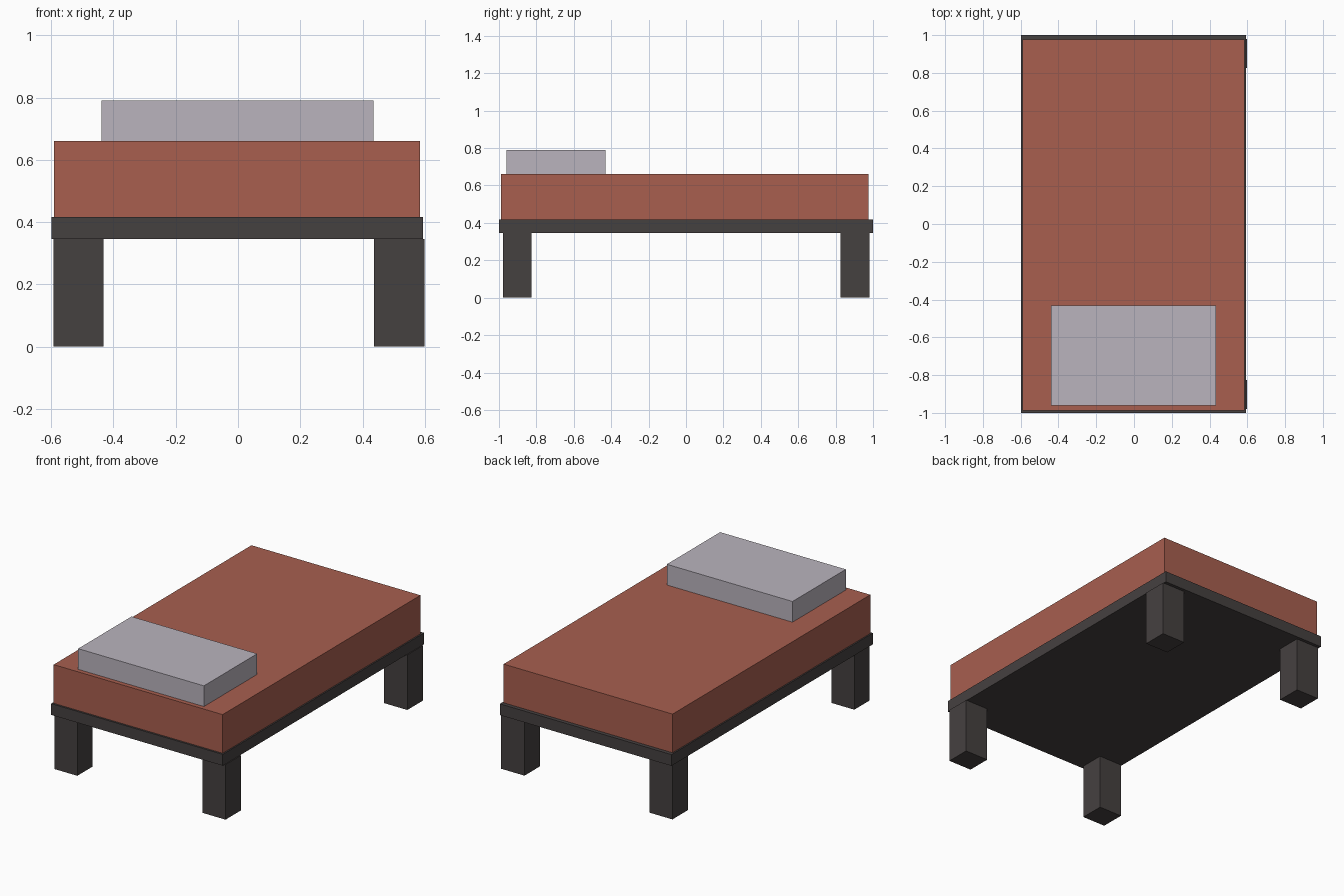
import bpy

if "Cube" in bpy.data.objects:
    bpy.data.objects.remove(bpy.data.objects["Cube"])


def material(name, rgb):
    mat = bpy.data.materials.new(name)
    mat.diffuse_color = (*rgb, 1.0)
    mat.use_nodes = True
    mat.node_tree.nodes["Principled BSDF"].inputs["Base Color"].default_value = mat.diffuse_color
    return mat


dark_wood = material("dark wood", (0.060, 0.052, 0.051))
red_fabric = material("brick red fabric", (0.392, 0.114, 0.078))
pale_fabric = material("pale grey fabric", (0.491, 0.456, 0.509))


def box(name, x, y, z, mat):
    """Box spanning the given (min, max) range on each axis."""
    spans = (x, y, z)
    bpy.ops.mesh.primitive_cube_add(size=1, location=[(a + b) / 2 for a, b in spans])
    obj = bpy.context.object
    obj.name = name
    obj.scale = [b - a for a, b in spans]
    bpy.ops.object.transform_apply(location=False, rotation=False, scale=True)
    obj.data.materials.append(mat)
    return obj


# Bed base, mattress and pillow stacked on each other
box("bed_frame", (-0.599, 0.594), (-1.0, 1.0), (0.346, 0.417), dark_wood)
box("mattress", (-0.590, 0.585), (-0.988, 0.976), (0.417, 0.660), red_fabric)
box("pillow", (-0.439, 0.435), (-0.960, -0.431), (0.660, 0.790), pale_fabric)

# Four square legs; the right pair sits slightly proud of the frame
for side, x in (("left", (-0.592, -0.432)), ("right", (0.437, 0.599))):
    for end, y in (("front", (-0.979, -0.826)), ("back", (0.826, 0.980))):
        box(f"{end}_{side}_leg", x, y, (0.0, 0.346), dark_wood)
